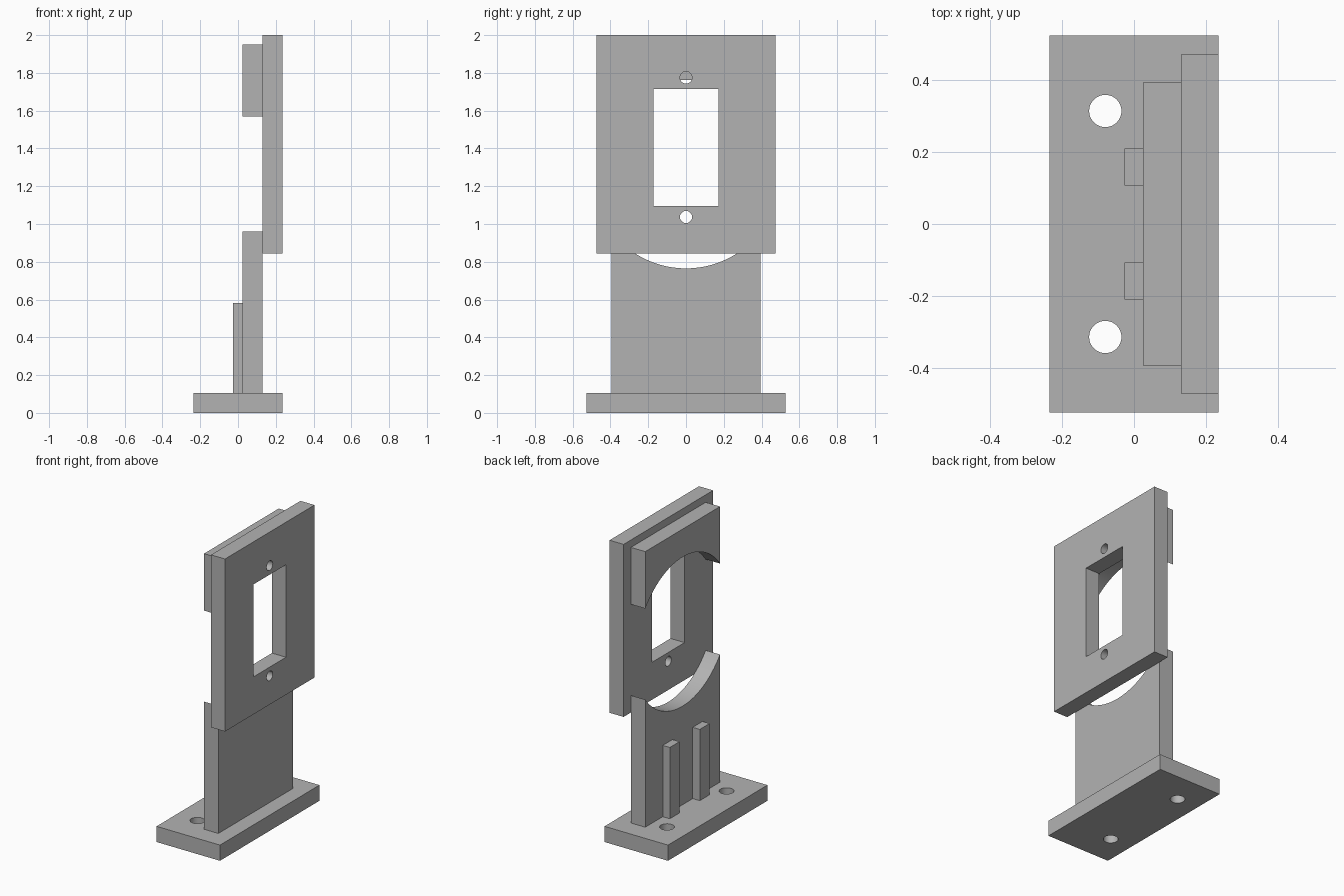
import bpy
import math

cube = bpy.data.objects.get("Cube")
if cube:
    bpy.data.objects.remove(cube, do_unlink=True)

grey = bpy.data.materials.new("light grey")
grey.use_nodes = True
grey.diffuse_color = (0.45, 0.45, 0.45, 1)
grey.node_tree.nodes["Principled BSDF"].inputs["Base Color"].default_value = grey.diffuse_color


def box(name, x, y, z):
    """Box from (min, max) ranges along each axis."""
    spans = (x, y, z)
    bpy.ops.mesh.primitive_cube_add(size=1, location=[(a + b) / 2 for a, b in spans])
    ob = bpy.context.object
    ob.name = name
    ob.scale = [b - a for a, b in spans]
    bpy.ops.object.transform_apply(location=False, rotation=False, scale=True)
    ob.data.materials.append(grey)
    return ob


def cylinder(name, location, radius, axis="Z", sides=48):
    """Cutting cylinder along X or Z."""
    turn = (0, math.pi / 2, 0) if axis == "X" else (0, 0, 0)
    bpy.ops.mesh.primitive_cylinder_add(
        vertices=sides, radius=radius, depth=0.5, location=location, rotation=turn)
    ob = bpy.context.object
    ob.name = name
    ob.data.materials.append(grey)
    return ob


def cut(target, *cutters):
    """Subtract the cutters, then remove them."""
    bpy.context.view_layer.objects.active = target
    for cutter in cutters:
        cutter.hide_render = True
        mod = target.modifiers.new("cut", "BOOLEAN")
        mod.operation = "DIFFERENCE"
        mod.solver = "EXACT"
        mod.object = cutter
        bpy.ops.object.modifier_apply(modifier=mod.name)
        bpy.data.objects.remove(cutter, do_unlink=True)
    bpy.ops.object.select_all(action="DESELECT")
    target.select_set(True)
    bpy.ops.object.shade_smooth_by_angle(angle=math.radians(30))


# Base with two mounting holes
base = box("base", (-0.235, 0.235), (-0.526, 0.526), (0, 0.105))
cut(base, *[cylinder("base_hole", (-0.08, side * 0.315, 0.05), 0.045) for side in (-1, 1)])

# Face plate with a window and a screw hole above and below it
plate = box("face_plate", (0.131, 0.235), (-0.473, 0.473), (0.845, 2))
window = box("window", (0, 0.4), (-0.172, 0.172), (1.096, 1.715))
cut(plate, window, *[cylinder("screw_hole", (0.18, 0, z), 0.032, "X") for z in (1.037, 1.775)])

# Support below and block above, both scooped by the same large circle
for name, z in (("support", (0.105, 1.2)), ("top_block", (1.35, 1.95))):
    part = box(name, (0.025, 0.131), (-0.395, 0.395), z)
    cutters = [cylinder("scoop", (0.08, 0, 1.264), 0.499, "X", 128)]
    if name == "top_block":
        cutters.append(box("trim", (-0.2, 0.4), (-0.6, 0.6), (1.2, 1.4)))
    else:
        cutters.append(box("trim", (-0.2, 0.4), (-0.6, 0.6), (1.1, 1.3)))
    cut(part, *cutters)

# Two stiffening ribs
for name, side in (("left_rib", 1), ("right_rib", -1)):
    box(name, (-0.027, 0.025), sorted((side * 0.107, side * 0.21)), (0.105, 0.582))
